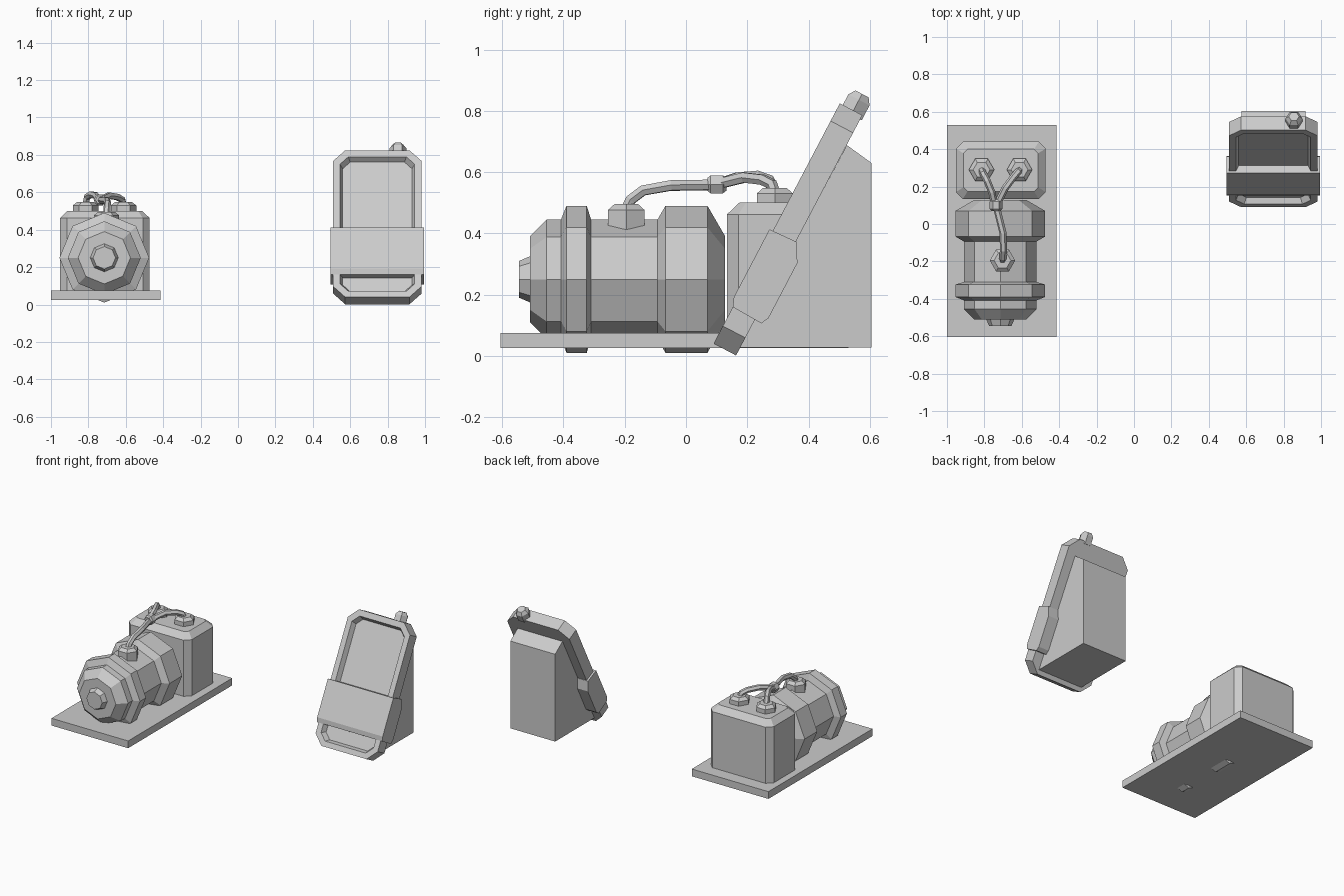
import bpy, bmesh
from math import sin, cos, pi
from mathutils import Matrix, Vector

old = bpy.data.objects.get("Cube")
if old:
    bpy.data.objects.remove(old, do_unlink=True)

grey = bpy.data.materials.new("plain grey")
grey.use_nodes = True
colour = (0.6, 0.6, 0.6, 1)
grey.diffuse_color = colour
grey.node_tree.nodes["Principled BSDF"].inputs["Base Color"].default_value = colour


def frame(origin, x, y, z):
    """Matrix with the given local axes and origin."""
    m = Matrix((x, y, z)).transposed().to_4x4()
    m.translation = origin
    return m


def loft(name, rings, matrix=Matrix()):
    """Skin a stack of equal-sized rings and cap both ends."""
    bm = bmesh.new()
    loops = [[bm.verts.new(matrix @ Vector(p)) for p in r] for r in rings]
    n = len(loops[0])
    for a, b in zip(loops, loops[1:]):
        for i in range(n):
            j = (i + 1) % n
            bm.faces.new((a[i], a[j], b[j], b[i]))
    bm.faces.new(loops[0])
    bm.faces.new(loops[-1])
    bmesh.ops.recalc_face_normals(bm, faces=bm.faces)
    mesh = bpy.data.meshes.new(name)
    bm.to_mesh(mesh)
    bm.free()
    mesh.materials.append(grey)
    obj = bpy.data.objects.new(name, mesh)
    bpy.context.collection.objects.link(obj)
    return obj


def lathe(name, profile, sides, matrix):
    """Faceted solid of revolution; profile holds (radius, height)."""
    rings = [[(r * cos(2 * pi * i / sides), r * sin(2 * pi * i / sides), h)
              for i in range(sides)] for r, h in profile]
    return loft(name, rings, matrix)


def cut_rect(w, lo, hi, cut, h):
    """Rectangle with cut corners at height h."""
    return [(-w, lo + cut, h), (-w + cut, lo, h), (w - cut, lo, h), (w, lo + cut, h),
            (w, hi - cut, h), (w - cut, hi, h), (-w + cut, hi, h), (-w, hi - cut, h)]


def pipe(name, points):
    """Thin hexagonal hose along a path."""
    curve = bpy.data.curves.new(name, 'CURVE')
    curve.dimensions = '3D'
    curve.bevel_depth = 0.019
    curve.bevel_resolution = 1
    curve.use_fill_caps = True
    spline = curve.splines.new('POLY')
    spline.points.add(len(points) - 1)
    for p, co in zip(spline.points, points):
        p.co = (*co, 1)
    tmp = bpy.data.objects.new(name + " path", curve)
    bpy.context.collection.objects.link(tmp)
    mesh = bpy.data.meshes.new_from_object(
        tmp.evaluated_get(bpy.context.evaluated_depsgraph_get()))
    bpy.data.objects.remove(tmp, do_unlink=True)
    for p in mesh.polygons:
        p.use_smooth = False
    mesh.materials.clear()
    mesh.materials.append(grey)
    obj = bpy.data.objects.new(name, mesh)
    bpy.context.collection.objects.link(obj)


# Base plate
loft("base_plate", [[(x, y, z) for x, y in
     ((-1, -0.605), (-0.415, -0.605), (-0.415, 0.53), (-1, 0.53))] for z in (0.025, 0.075)])

# Motor: octagonal body lying along y
lying = frame((-0.715, 0, 0.25), (1, 0, 0), (0, 0, -1), (0, 1, 0))
lathe("motor_body", [(0.06, -0.545), (0.075, -0.51), (0.14, -0.51), (0.195, -0.455),
                     (0.195, -0.408), (0.24, -0.39), (0.24, -0.324), (0.195, -0.31),
                     (0.195, -0.093), (0.24, -0.067), (0.24, 0.07), (0.14, 0.128)], 8, lying)

# Tank with chamfered corners
at_tank = Matrix.Translation((-0.712, 0, 0))
loft("tank", [cut_rect(0.24, 0.134, 0.44, 0.037, 0.05),
              cut_rect(0.24, 0.134, 0.44, 0.037, 0.462),
              cut_rect(0.2, 0.174, 0.4, 0.022, 0.5)], at_tank)

# Hexagonal hose fittings
for name, x, y, lo, hi in (("motor_fitting", -0.703, -0.195, 0.4, 0.495),
                           ("tank_fitting_right", -0.815, 0.29, 0.49, 0.548),
                           ("tank_fitting_left", -0.612, 0.29, 0.49, 0.548)):
    lathe(name, [(0.068, lo), (0.068, hi - 0.018), (0.045, hi)], 6,
          Matrix.Translation((x, y, 0)))

# Hoses meeting at a coupling
pipe("motor_hose", [(-0.703, -0.195, 0.48), (-0.701, -0.18, 0.51), (-0.698, -0.14, 0.54),
                    (-0.7, -0.05, 0.556), (-0.735, 0.09, 0.558)])
pipe("tank_hose_right", [(-0.745, 0.1, 0.56), (-0.76, 0.17, 0.583), (-0.785, 0.23, 0.588),
                         (-0.807, 0.27, 0.575), (-0.815, 0.29, 0.53)])
pipe("tank_hose_left", [(-0.735, 0.1, 0.56), (-0.69, 0.19, 0.582), (-0.645, 0.25, 0.575),
                        (-0.62, 0.28, 0.56), (-0.612, 0.29, 0.53)])
lathe("hose_coupling", [(0.024, 0.07), (0.034, 0.08), (0.034, 0.12), (0.024, 0.132)], 6,
      frame((-0.738, 0, 0.56), (1, 0, 0), (0, 0, -1), (0, 1, 0)))

# Wedge block behind the tilted panel
loft("rear_block", [[(x, 0.175, 0.028), (x, 0.605, 0.028), (x, 0.605, 0.63),
                     (x, 0.525, 0.688)] for x in (0.575, 0.917)])

# Tilted panel with a recessed face
up = Vector((0, 0.465, 0.885)).normalized()
side = Vector((1, 0, 0))
tilted = frame((0.745, 0.09, 0.04), side, up, side.cross(up))
loft("panel", [cut_rect(0.237, 0, 0.886, 0.065, -0.083),
               cut_rect(0.237, 0, 0.886, 0.065, 0),
               cut_rect(0.2, 0.035, 0.847, 0.045, 0),
               cut_rect(0.185, 0.05, 0.832, 0.04, -0.033)], tilted)

# Band wrapped around the panel
band = ((0.135, 0), (0.165, 0.012), (0.415, 0.012), (0.42, -0.085),
        (0.36, -0.12), (0.157, -0.12), (0.131, -0.107))
loft("panel_band", [[(x, v, h) for v, h in band] for x in (-0.25, 0.25)], tilted)

# Knob on the panel's top edge
lathe("top_knob", [(0.045, 0.87), (0.045, 0.925), (0.028, 0.947)], 6,
      tilted @ frame((0.11, 0, -0.05), (1, 0, 0), (0, 0, -1), (0, 1, 0)))
